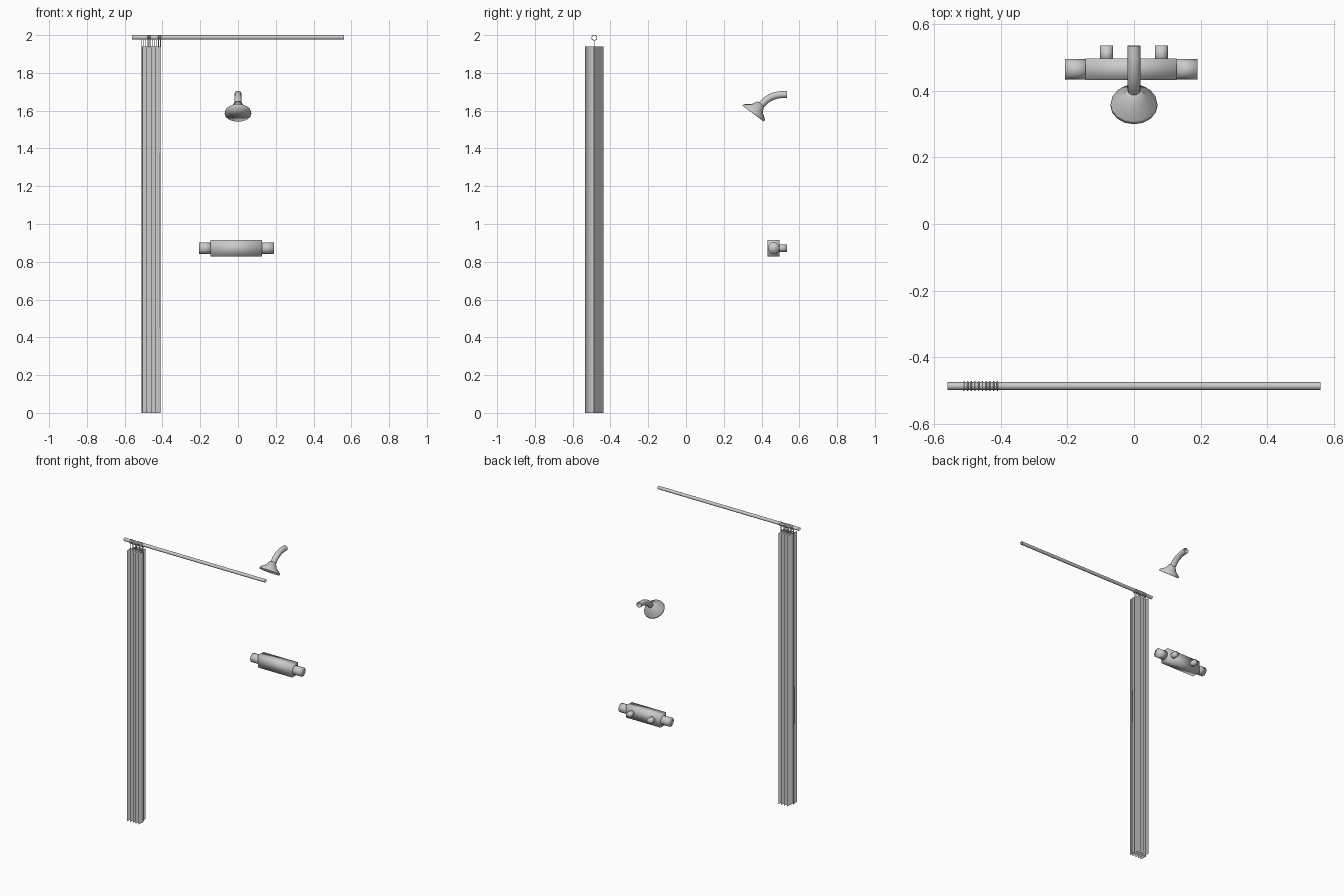
import bpy, bmesh, math
from mathutils import Vector

if "Cube" in bpy.data.objects:
    bpy.data.objects.remove(bpy.data.objects["Cube"])

ROD_Y, ROD_Z = -0.486, 1.988
VALVE = Vector((0, 0.464, 0.872))


def finish(name, bm):
    """Make an object from the mesh, smooth shaded throughout."""
    me = bpy.data.meshes.new(name)
    bm.to_mesh(me)
    bm.free()
    me.shade_smooth()
    ob = bpy.data.objects.new(name, me)
    bpy.context.collection.objects.link(ob)
    return ob


def lathe(name, origin, axis, profile, sides=16, caps=True):
    """Revolve (radius, distance) pairs about an axis."""
    bm = bmesh.new()
    rot = Vector(axis).to_track_quat('Z', 'Y')
    rings = []
    for r, d in profile:
        rings.append([bm.verts.new(Vector(origin) + rot @ Vector(
            (r * math.cos(2 * math.pi * i / sides), r * math.sin(2 * math.pi * i / sides), d)))
            for i in range(sides)])
    for a, b in zip(rings, rings[1:]):
        for i in range(sides):
            j = (i + 1) % sides
            bm.faces.new((a[i], a[j], b[j], b[i]))
    if caps:
        bm.faces.new(rings[0][::-1])
        bm.faces.new(rings[-1])
    return finish(name, bm)


def wire(name, points, radius, res=1, caps=True):
    """Round wire along a path."""
    cu = bpy.data.curves.new(name, 'CURVE')
    cu.dimensions = '3D'
    cu.bevel_depth, cu.bevel_resolution, cu.use_fill_caps = radius, res, caps
    sp = cu.splines.new('POLY')
    sp.points.add(len(points) - 1)
    for p, co in zip(sp.points, points):
        p.co = (*co, 1)
    sp.use_smooth = True
    ob = bpy.data.objects.new(name, cu)
    bpy.context.collection.objects.link(ob)
    return ob


# Curtain rail: open tube
lathe("curtain_rail", (-0.56, ROD_Y, ROD_Z), (1, 0, 0), [(0.0115, 0), (0.0115, 1.12)],
      16, caps=False)

# Curtain: one thin pleated sheet, gathered at the left, ending on the rail line
bm = bmesh.new()
folds = 9
step = 0.1 / folds
path = [(-0.51, ROD_Y)]
path += [(-0.51 + step * (i + 0.5), ROD_Y + 0.049 * (-1 if i % 2 == 0 else 1)) for i in range(folds)]
path.append((-0.41, ROD_Y))
cols = [[bm.verts.new((x, y, z)) for z in (0, 1.94)] for x, y in path]
for a, b in zip(cols, cols[1:]):
    bm.faces.new((a[0], b[0], b[1], a[1]))
finish("curtain", bm)

# Curtain hooks: a stem and a loop round the rail
for k in range(folds + 1):
    x = -0.51 + step * k
    pts = [(x, ROD_Y, 1.938)]
    for i in range(17):
        t = -math.pi / 2 + 2 * math.pi * i / 16
        pts.append((x, ROD_Y + 0.0135 * math.cos(t), 1.986 + 0.0135 * math.sin(t)))
    wire(f"curtain_hook_{k + 1}", pts, 0.002, 0)

# Shower arm, curving down from the wall
arc = [(0, 0.535, 1.686), (0, 0.51, 1.685)]
for i in range(1, 9):
    t = math.radians(53 * i / 8)
    arc.append((0, 0.51 - 0.138 * math.sin(t), 1.685 - 0.138 * (1 - math.cos(t))))
wire("shower_arm", arc, 0.0195, 3, caps=False)

# Shower head: flared bell facing down and forward
lathe("shower_head", (0, 0.356, 1.584), (0, 0.6, 0.8),
      [(0.071, 0), (0.069, 0.012), (0.036, 0.036), (0.022, 0.066)], 16)

# Mixer valve body
bm = bmesh.new()
bmesh.ops.create_cube(bm, size=1)
for v in bm.verts:
    v.co = Vector((v.co.x * 0.272 - 0.009, v.co.y * 0.064, v.co.z * 0.086)) + VALVE
finish("valve_body", bm)

# Control knobs and wall inlets, one pair each
for side, s, start, end in (("left", -1, 0.145, 0.207), ("right", 1, 0.127, 0.19)):
    lathe(f"{side}_knob", VALVE + Vector((s * start, 0, 0)), (s, 0, 0),
          [(0.031, -0.005), (0.031, end - start)], 16)
    lathe(f"{side}_inlet", VALVE + Vector((s * 0.082, 0, 0)), (0, 1, 0),
          [(0.0195, 0.02), (0.0195, 0.071)], 16)
